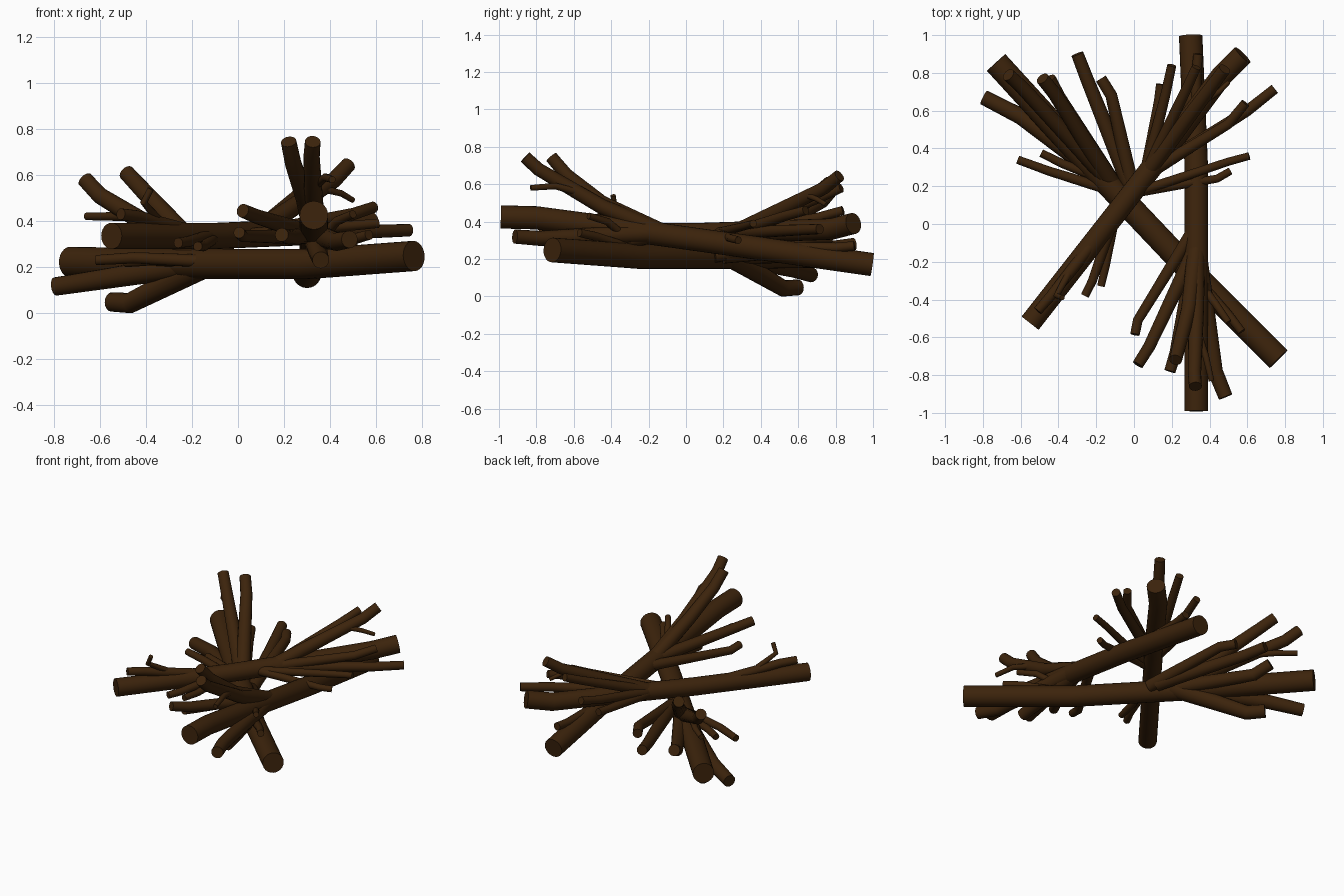
import bpy, bmesh
from mathutils import Vector
from math import cos, sin, tau, radians

bark = bpy.data.materials.new("bark")
bark.diffuse_color = (0.045, 0.017, 0.0035, 1)


def tube(bm, pts, r0, r1, sides=16):
    """Tapered capped tube along a path."""
    pts = [Vector(p) for p in pts]
    n = len(pts)
    total = sum((pts[i + 1] - pts[i]).length for i in range(n - 1))
    rings, run = [], 0
    side = Vector((0, 0, 1))
    for i, p in enumerate(pts):
        d = Vector()
        if i:
            run += (p - pts[i - 1]).length
            d += (p - pts[i - 1]).normalized()
        if i < n - 1:
            d += (pts[i + 1] - p).normalized()
        d.normalize()
        side = (side - d * side.dot(d)).normalized()
        other = d.cross(side)
        r = r0 + (r1 - r0) * run / total
        rings.append([bm.verts.new(p + r * (side * cos(a) + other * sin(a)))
                      for a in (tau * k / sides for k in range(sides))])
    for a, b in zip(rings, rings[1:]):
        for k in range(sides):
            j = (k + 1) % sides
            bm.faces.new((a[k], a[j], b[j], b[k]))
    bm.faces.new(rings[0][::-1])
    bm.faces.new(rings[-1])


def bough(name, trunk, r, branches):
    """Trunk plus branches; each branch is (tip radius, start, bend, tip)."""
    bm = bmesh.new()
    tube(bm, trunk, r, r, 24)
    for tip_r, *path in branches:
        tube(bm, path, tip_r * 1.35, tip_r)
    bmesh.ops.recalc_face_normals(bm, faces=bm.faces)
    me = bpy.data.meshes.new(name)
    bm.to_mesh(me)
    bm.free()
    me.materials.append(bark)
    ob = bpy.data.objects.new(name, me)
    bpy.context.collection.objects.link(ob)
    bpy.context.view_layer.objects.active = ob
    ob.select_set(True)
    bpy.ops.object.shade_smooth_by_angle(angle=radians(40))
    ob.select_set(False)


# bough running front to back
A = (.33, -.12, .34)
bough("long_bough", [(.33, -.99, .425), (.33, -.8, .42), (.33, -.2, .34), (.33, .3, .27), (.30, .995, .17)], .062, [
    (.03, A, (.08, -.65, .42), (.02, -.745, .445)),
    (.025, (.31, -.04, .33), (.02, -.51, .335), (.005, -.585, .35)),
    (.034, A, (.33, -.45, .48), (.32, -.79, .68), (.325, -.86, .745)),
    (.034, A, (.29, -.45, .5), (.24, -.64, .65), (.22, -.72, .745)),
    (.03, A, (.22, -.68, .33), (.19, -.78, .34)),
    (.038, A, (.43, -.78, .31), (.485, -.915, .32)),
    (.037, (.33, -.2, .33), (.35, -.5, .26), (.36, -.64, .23)),
    (.015, (.33, -.55, .55), (.38, -.7, .59), (.41, -.83, .58)),
    (.025, (.32, .4, .26), (.33, .8, .26), (.34, .9, .27)),
])

# low bough, right front to left back
B = (-.12, .22, .22)
bough("low_bough", [(.765, -.715, .248), (.30, -.25, .213), (-.25, .33, .213), (-.73, .855, .222)], .066, [
    (.04, B, (-.6, .57, .145), (-.795, .67, .115)),
    (.022, (-.03, .15, .22), (-.45, .28, .24), (-.615, .34, .23)),
    (.021, B, (-.38, .32, .23), (-.49, .375, .22)),
    (.035, B, (-.6, .73, .51), (-.665, .79, .58)),
    (.035, B, (-.42, .69, .54), (-.485, .77, .61)),
    (.036, B, (-.4, .67, .22), (-.45, .77, .27)),
    (.016, (-.45, .58, .42), (-.56, .7, .42), (-.66, .78, .42)),
    (.033, (-.02, .2, .22), (-.25, .77, .26), (-.3, .9, .28)),
    (.03, (0, .15, .22), (-.12, .68, .31), (-.175, .77, .31)),
    (.042, B, (-.47, .52, .043), (-.55, .6, .048)),
    (.022, (.25, -.2, .22), (.5, -.48, .32), (.57, -.57, .34)),
    (.018, (.3, -.25, .25), (.43, -.42, .4), (.5, -.52, .43)),
])

# high bough, left front to right back
C = (.06, .26, .34)
bough("high_bough", [(-.55, -.525, .335), (-.1, .05, .335), (.25, .5, .35), (.46, .78, .36), (.575, .895, .39)], .057, [
    (.027, C, (.6, .6, .355), (.745, .715, .36)),
    (.025, C, (.5, .53, .43), (.59, .64, .46)),
    (.02, (.02, .17, .34), (.5, .33, .38), (.61, .36, .39)),
    (.02, (.02, .17, .34), (.44, .24, .31), (.51, .28, .3)),
    (.033, C, (.42, .74, .58), (.48, .82, .645)),
    (.012, (.37, .65, .54), (.45, .7, .52), (.5, .75, .49)),
    (.025, C, (.28, .72, .53), (.33, .83, .58)),
    (.024, C, (.17, .7, .42), (.2, .84, .46)),
    (.023, C, (.13, .65, .35), (.14, .74, .36)),
    (.022, (-.1, .05, .34), (-.22, -.3, .31), (-.26, -.38, .305)),
    (.02, (-.1, .05, .33), (-.15, -.22, .29), (-.175, -.33, .29)),
    (.025, (-.2, -.08, .35), (-.44, -.38, .42), (-.51, -.46, .43)),
    (.014, (-.35, -.27, .41), (-.41, -.38, .48), (-.38, -.39, .54)),
])
